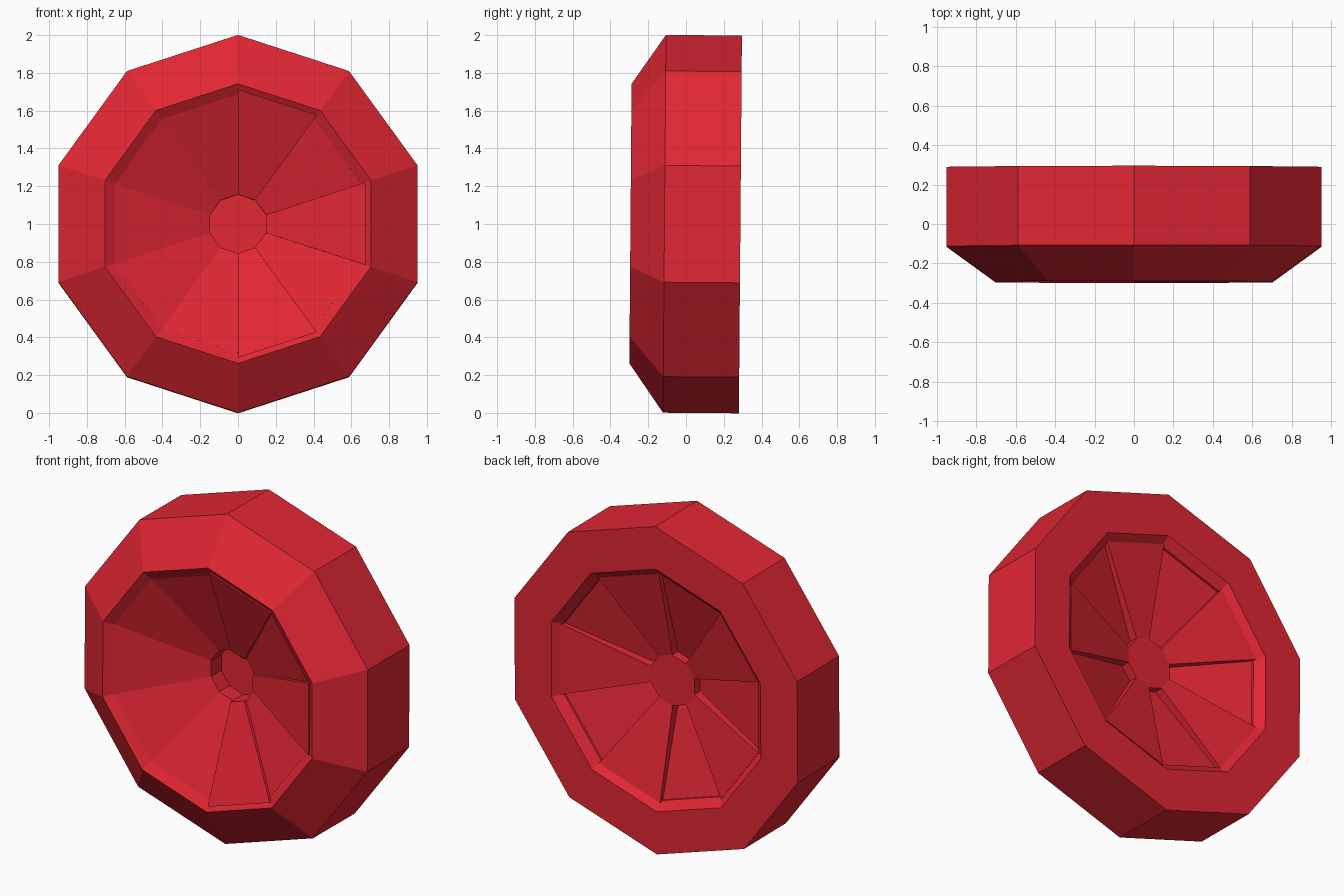
import bpy, bmesh, math
from mathutils import Matrix

if "Cube" in bpy.data.objects:
    bpy.data.objects.remove(bpy.data.objects["Cube"])

N = 10
TILT = Matrix.Translation((0, 0, 1)) @ Matrix.Rotation(-0.008, 4, 'X')

red = bpy.data.materials.new("red")
red.diffuse_color = (0.76, 0.020, 0.033, 1)
red.use_nodes = True
red.node_tree.nodes["Principled BSDF"].inputs["Base Color"].default_value = red.diffuse_color


def point(r, y, deg):
    a = math.radians(deg)
    return (r * math.cos(a), y, r * math.sin(a))


def finish(name, bm):
    bmesh.ops.remove_doubles(bm, verts=bm.verts, dist=1e-5)
    bmesh.ops.recalc_face_normals(bm, faces=bm.faces)
    bm.transform(TILT)
    me = bpy.data.meshes.new(name)
    bm.to_mesh(me)
    bm.free()
    me.materials.append(red)
    ob = bpy.data.objects.new(name, me)
    bpy.context.collection.objects.link(ob)
    return ob


def revolve(name, profile, closed):
    """Turn a (radius, y) profile into a ten-sided solid around the y axis."""
    bm = bmesh.new()
    n = len(profile)
    for s in range(N):
        a0, a1 = 18 + 36 * s, 54 + 36 * s
        for i in range(n if closed else n - 1):
            (r0, y0), (r1, y1) = profile[i], profile[(i + 1) % n]
            pts = [point(r0, y0, a0)]
            if r0 > 0:
                pts.append(point(r0, y0, a1))
            pts.append(point(r1, y1, a1))
            if r1 > 0:
                pts.append(point(r1, y1, a0))
            bm.faces.new([bm.verts.new(p) for p in pts])
    return finish(name, bm)


def wedge(name, centre, profile):
    """Flat-sided sector, 36 degrees wide, with a (radius, y) side outline."""
    bm = bmesh.new()
    a = [bm.verts.new(point(r, y, centre - 18)) for r, y in profile]
    b = [bm.verts.new(point(r, y, centre + 18)) for r, y in profile]
    bm.faces.new(a)
    bm.faces.new(b)
    n = len(profile)
    for i in range(n):
        j = (i + 1) % n
        bm.faces.new((a[i], a[j], b[j], b[i]))
    return finish(name, bm)


# Tyre: bevelled front, flat back, small inner lips
revolve("tyre", [(1, -.114), (1, .288), (.74, .288), (.69, .24),
                 (.68, -.255), (.74, -.294)], True)

# Dish: hollow on both sides, with a sunken hub in front and a flat hub behind
revolve("dish", [(0, .05), (.155, .05), (.155, -.05), (.685, -.26),
                 (.70, .23), (.155, .075), (.155, .13), (0, .13)], False)

# Spokes: every second sector raised; the front steps show on the right side
for k in range(5):
    c = 72 * k
    right = k in (0, 1, 4)
    hub_y, rim_y = (-.07, -.287) if right else (-.04, -.24)
    rim_r = .71 if right else .68
    wedge("spoke_%d" % (k + 1), c, [(.155, hub_y), (rim_r, rim_y),
                                    (.70, .255), (.155, .13)])
